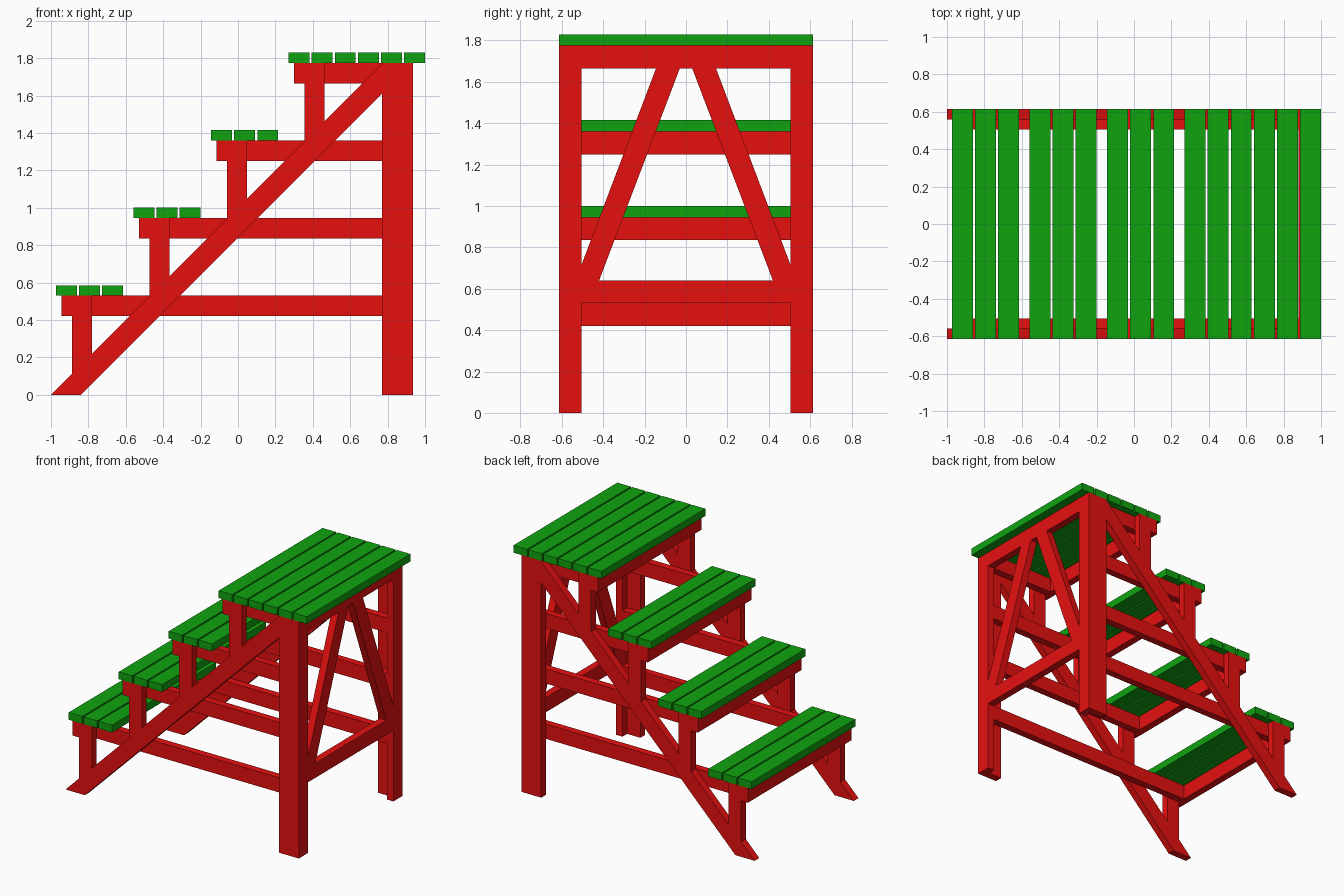
import bpy

if "Cube" in bpy.data.objects:
    bpy.data.objects.remove(bpy.data.objects["Cube"])


def material(name, color):
    m = bpy.data.materials.new(name)
    m.diffuse_color = color
    m.use_nodes = True
    m.node_tree.nodes["Principled BSDF"].inputs["Base Color"].default_value = m.diffuse_color
    return m


RED = material("red_paint", (0.8, 0.005, 0.005, 1))
GREEN = material("green_paint", (0.005, 0.37, 0.005, 1))


def prism(name, profile, axis, lo, hi, mat):
    """Extrude a 2D profile: (x, z) along y, or (y, z) along x."""
    def point(p, d):
        return (p[0], d, p[1]) if axis == "y" else (d, p[0], p[1])
    n = len(profile)
    verts = [point(p, lo) for p in profile] + [point(p, hi) for p in profile]
    faces = [tuple(range(n)), tuple(range(2 * n - 1, n - 1, -1))]
    faces += [(i, n + i, n + (i + 1) % n, (i + 1) % n) for i in range(n)]
    if axis == "x":
        faces = [f[::-1] for f in faces]
    # profiles are listed counter-clockwise, which makes these faces point outward
    mesh = bpy.data.meshes.new(name)
    mesh.from_pydata(verts, [], faces)
    mesh.materials.append(mat)
    obj = bpy.data.objects.new(name, mesh)
    bpy.context.collection.objects.link(obj)
    return obj


def box(name, x, y, z, mat=RED):
    profile = [(x[0], z[0]), (x[1], z[0]), (x[1], z[1]), (x[0], z[1])]
    return prism(name, profile, "y", y[0], y[1], mat)


def span(side, a, b):
    return tuple(sorted((side * a, side * b)))


T = 0.055                           # board thickness
W = 0.11                            # board width
OUT, MID, INN = 0.615, 0.56, 0.505  # side board layers in y
LEG0, LEG1, LEG2 = 0.77, 0.88, 0.935
TOP = 1.775

# Steps: slats, front crossbeam, side rails and short posts
for k in range(4):
    x0, z = -0.973 + 0.4145 * k, 0.53 + 0.415 * k
    for i in range(6 if k == 3 else 3):
        x = x0 + 0.1235 * i
        box(f"step_{k+1}_slat_{i+1}", (x, x + 0.112), (-OUT, OUT), (z, z + T), GREEN)
    front = x0 + 0.03
    post0, post1 = front + T, front + T + 0.107
    box(f"step_{k+1}_crossbeam", (front, post0), (-OUT, OUT), (z - W, z))
    for s, label in ((-1, "front"), (1, "back")):
        box(f"step_{k+1}_{label}_rail", (post0, LEG1), span(s, INN, MID), (z - W, z))
        profile = [(post0, post0 + 1), (post1, post1 + 1), (post1, z), (post0, z)]
        prism(f"step_{k+1}_{label}_post", profile, "y", *span(s, MID, OUT), RED)

for s, label in ((-1, "front"), (1, "back")):
    # Sloping stringer
    profile = [(-1, 0), (-0.84, 0), (LEG0, LEG0 + 0.84), (LEG0, LEG0 + 1)]
    prism(f"{label}_stringer", profile, "y", *span(s, MID, OUT), RED)
    # L-shaped leg made of two boards
    box(f"{label}_leg_side_board", (LEG0, LEG1), span(s, MID, OUT), (0, TOP))
    box(f"{label}_leg_end_board", (LEG1, LEG2), span(s, INN, OUT), (0, TOP))
    # Diagonal brace on the tall end
    brace = [(INN, 0.64), (INN, 0.716), (0.145, TOP - W), (0.03, TOP - W), (0.42, 0.64)]
    profile = [(s * y, z) for y, z in brace]
    if s < 0:
        profile.reverse()
    prism(f"{label}_end_brace", profile, "x", LEG1, LEG2, RED)

# Rails across the tall end
box("end_top_rail", (LEG1, LEG2), (-INN, INN), (TOP - W, TOP))
box("end_lower_rail", (LEG1, LEG2), (-INN, INN), (0.53, 0.64))
